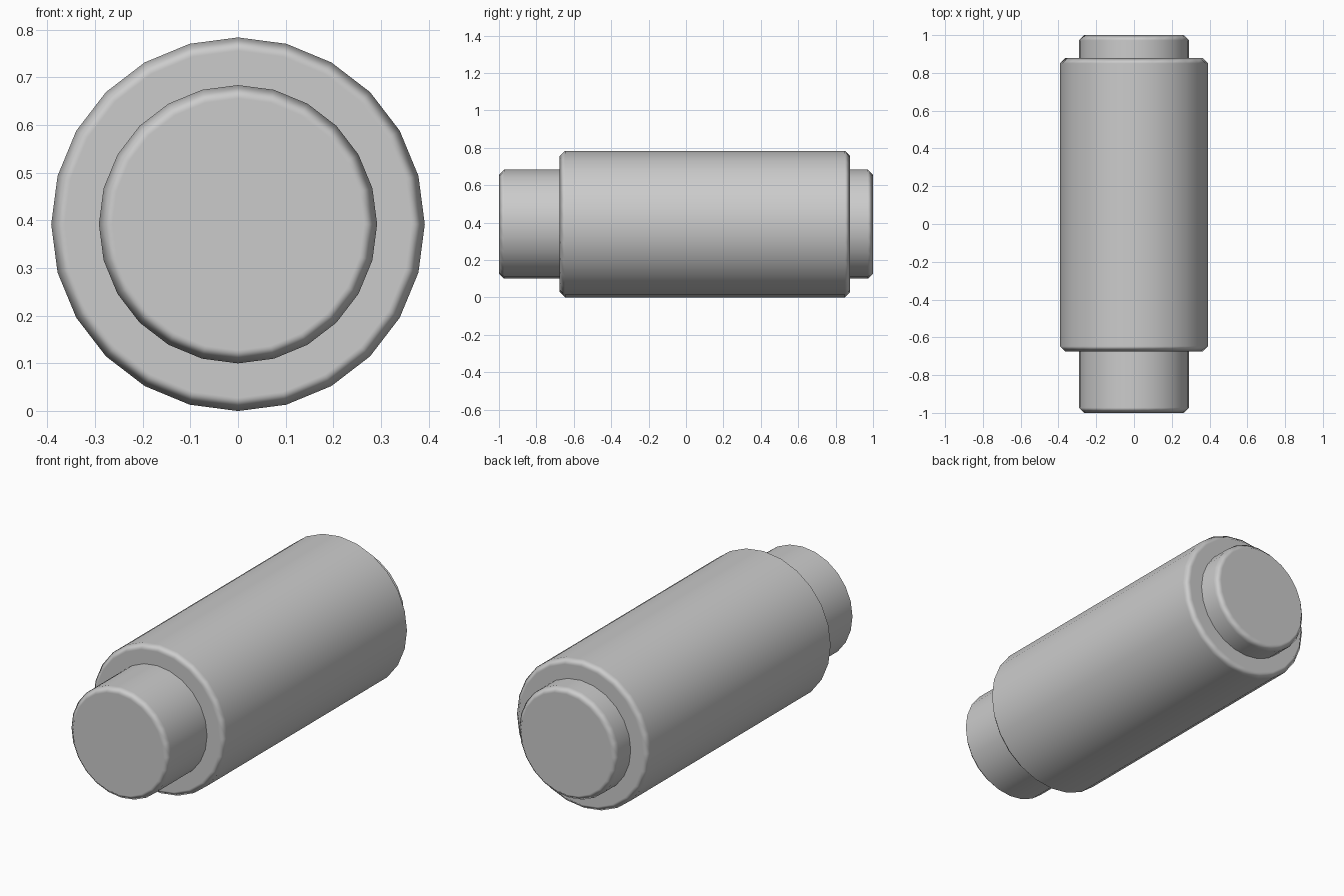
import bpy, bmesh, math

if "Cube" in bpy.data.objects:
    bpy.data.objects.remove(bpy.data.objects["Cube"])

SIDES = 24
CENTRE_Z = 0.392


def roller(name, radius, y0, y1, bevel):
    """Chamfered 24-sided cylinder lying along the y axis."""
    profile = [(radius - bevel, y0), (radius, y0 + bevel),
               (radius, y1 - bevel), (radius - bevel, y1)]
    bm = bmesh.new()
    rings = []
    for r, y in profile:
        ring = []
        for i in range(SIDES):
            a = 2 * math.pi * i / SIDES
            ring.append(bm.verts.new((r * math.sin(a), y, CENTRE_Z + r * math.cos(a))))
        rings.append(ring)
    for a, b in zip(rings, rings[1:]):
        for i in range(SIDES):
            j = (i + 1) % SIDES
            bm.faces.new((a[i], a[j], b[j], b[i]))
    bm.faces.new(rings[0])
    bm.faces.new(rings[-1])
    bmesh.ops.recalc_face_normals(bm, faces=bm.faces[:])
    for f in bm.faces:
        f.smooth = True
    mesh = bpy.data.meshes.new(name)
    bm.to_mesh(mesh)
    bm.free()
    obj = bpy.data.objects.new(name, mesh)
    bpy.context.collection.objects.link(obj)
    # keep end caps and sides flat, blend only across the chamfers
    obj.modifiers.new("weighted_normals", 'WEIGHTED_NORMAL').weight = 100
    return obj


# Thin shaft running through the thick roller body
roller("shaft", 0.292, -1.0, 1.0, 0.028)
roller("roller_body", 0.392, -0.675, 0.878, 0.028)
